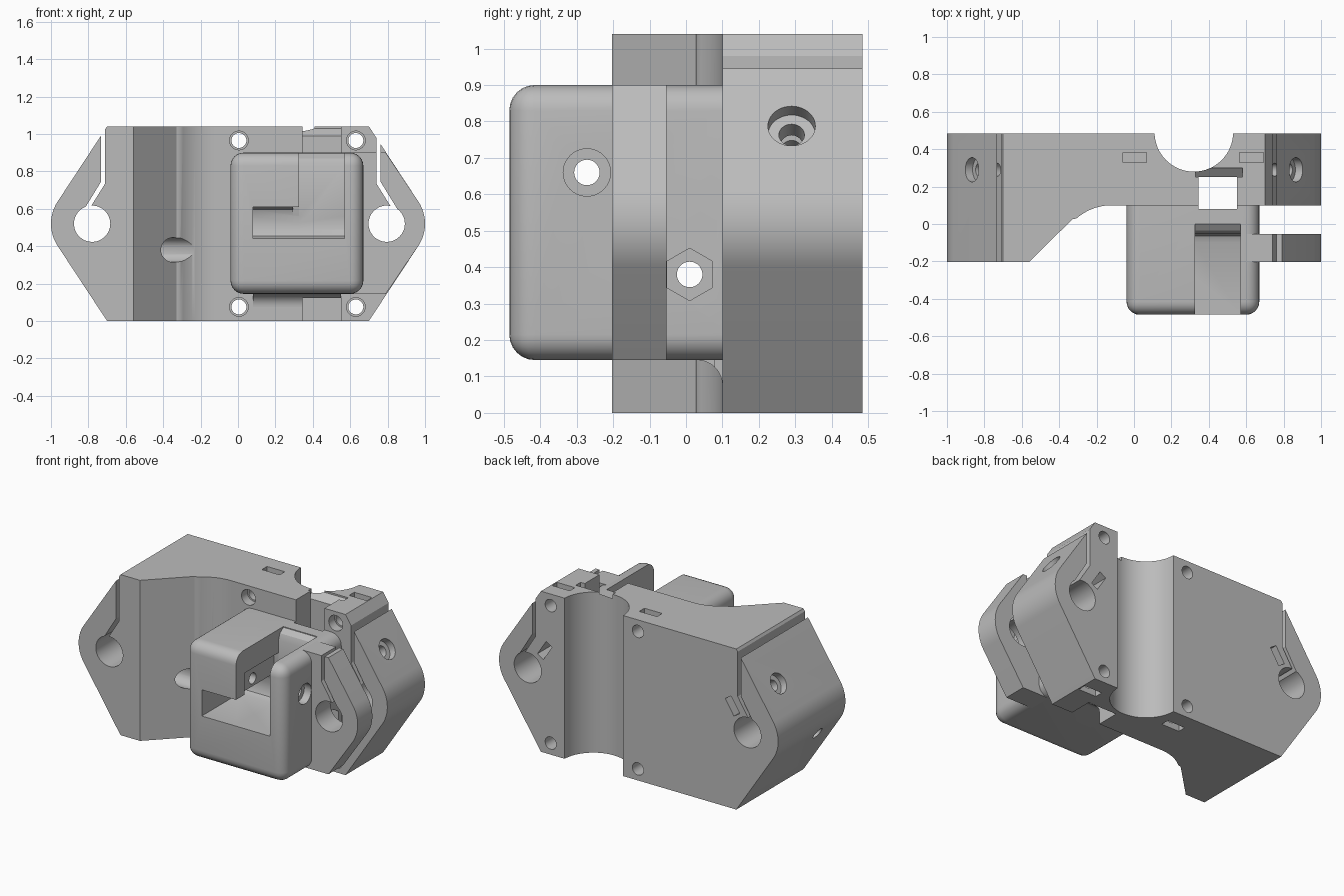
import bpy, bmesh, math
from mathutils import Vector, Matrix

if "Cube" in bpy.data.objects:
    bpy.data.objects.remove(bpy.data.objects["Cube"])

grey = bpy.data.materials.new("light grey plastic")
grey.use_nodes = True
grey.diffuse_color = (0.5, 0.5, 0.5, 1)
grey.node_tree.nodes["Principled BSDF"].inputs["Base Color"].default_value = (0.5, 0.5, 0.5, 1)


def finish(bm, name):
    bmesh.ops.recalc_face_normals(bm, faces=bm.faces)
    mesh = bpy.data.meshes.new(name)
    bm.to_mesh(mesh)
    bm.free()
    mesh.materials.append(grey)
    ob = bpy.data.objects.new(name, mesh)
    bpy.context.collection.objects.link(ob)
    return ob


def prism(name, pts, axis, a, b):
    """Extrude a 2D outline along an axis; the outline uses the other two axes in order."""
    bm = bmesh.new()
    place = {"x": lambda p: (a, p[0], p[1]),
             "y": lambda p: (p[0], a, p[1]),
             "z": lambda p: (p[0], p[1], a)}[axis]
    face = bm.faces.new([bm.verts.new(place(p)) for p in pts])
    top = bmesh.ops.extrude_face_region(bm, geom=[face])["geom"]
    shift = Vector([(b - a) * (axis == k) for k in "xyz"])
    bmesh.ops.translate(bm, verts=[v for v in top if isinstance(v, bmesh.types.BMVert)], vec=shift)
    return finish(bm, name)


def box(name, x, y, z):
    return prism(name, [(x[0], y[0]), (x[1], y[0]), (x[1], y[1]), (x[0], y[1])], "z", *z)


def rod(p0, p1, r, sides=40):
    p0, p1 = Vector(p0), Vector(p1)
    d = p1 - p0
    bm = bmesh.new()
    turn = d.to_track_quat("Z", "Y").to_matrix().to_4x4()
    bmesh.ops.create_cone(bm, cap_ends=True, segments=sides, radius1=r, radius2=r,
                          depth=d.length, matrix=Matrix.Translation((p0 + p1) / 2) @ turn)
    return finish(bm, "cutter")


def arc(cx, cy, r, a0, a1, n=12):
    return [(cx + r * math.cos(math.radians(a0 + (a1 - a0) * i / n)),
             cy + r * math.sin(math.radians(a0 + (a1 - a0) * i / n))) for i in range(n + 1)]


def apply_bool(ob, cutters, operation="DIFFERENCE"):
    bpy.context.view_layer.objects.active = ob
    for c in cutters:
        m = ob.modifiers.new("cut", "BOOLEAN")
        m.solver = "EXACT"
        m.operation = operation
        m.object = c
        bpy.ops.object.modifier_apply(modifier=m.name)


def drop(obs):
    for ob in obs:
        bpy.data.objects.remove(ob)


HOLE_Z = 0.52
tip = arc(0.785, HOLE_Z, 0.215, -33, 33)

# Main body: plan outline trimmed by the six-sided front outline
plan = [(-1.05, 0.485), (-1.05, -0.203), (-0.56, -0.203), (-0.33, 0.025)]
plan += arc(-0.12, -0.185, 0.285, 135, 90)[1:]
plan += [(1.05, 0.1), (1.05, 0.485)]
body = prism("main_body", plan, "z", 0, 1.04)
half = [(0.7, 0)] + tip + [(0.7, 1.04)]
outline = half + [(-x, z) for x, z in reversed(half)]
trim = prism("trim", outline, "y", -1, 1)
apply_bool(body, [trim], "INTERSECT")
drop([trim])

# Front clamp ear beside the housing
ear = prism("front_clamp_ear", [(0.6, 0.145), (0.79, 0.145)] + tip + [(0.79, 0.9), (0.6, 0.9)],
            "y", -0.203, -0.053)

# Rounded housing
housing = box("sensor_housing", (-0.04, 0.67), (-0.485, 0.12), (0.145, 0.9))
bm = bmesh.new()
bm.from_mesh(housing.data)
edges = [e for e in bm.edges if any(v.co.y < 0 for v in e.verts)]
bmesh.ops.bevel(bm, geom=edges, offset=0.07, segments=6, profile=0.5, affect="EDGES")
bm.to_mesh(housing.data)
bm.free()

# Fillet under the housing
fillet = prism("housing_fillet", arc(0.03, 0.075, 0.07, 90, 0) + [(0.12, 0.075), (0.12, 0.16), (0.03, 0.16)],
               "x", 0.08, 0.55)

# Rod holes with clamp slits on both ends
ear_cuts, body_cuts = [], []
for s in (-1, 1):
    hole = rod((s * 0.795 if s > 0 else -0.78, -1, HOLE_Z), (s * 0.795 if s > 0 else -0.78, 1, HOLE_Z), 0.097, 48)
    o = 0.74 if s > 0 else 0.71
    slit = [(o, 1.2), (o, 0.735), (o + 0.1, 0.575), (o + 0.12, 0.585), (o + 0.022, 0.745), (o + 0.022, 1.2)]
    slot = prism("cutter", [(s * x, z) for x, z in slit], "y", -1, 1)
    body_cuts += [hole, slot]
    if s > 0:
        ear_cuts += [hole, slot]
    # Clamp screw, countersunk in the slanted face, and its nut pocket
    n = Vector((s * 0.84, 0, 0.54))
    p = Vector((s * 0.87, 0.29, 0.79))
    body_cuts += [rod(p - n * 0.05, p + n * 0.2, 0.065), rod(p - n * 0.26, p + n * 0.1, 0.035)]
    t = Vector((-n.z, 0, n.x))
    c = p - n * 0.235
    corners = [c + n * i * 0.025 + t * j * 0.058 for i, j in ((-1, -1), (1, -1), (1, 1), (-1, 1))]
    body_cuts.append(prism("cutter", [(v.x, v.z) for v in corners], "y", 0.23, 0.6))

# Tube groove at the back and the belt slot
groove = rod((0.32, 0.49, -0.2), (0.32, 0.49, 1.3), 0.21, 64)
belt_slot = box("cutter", (0.345, 0.55), (0.08, 0.25), (-0.2, 1.3))
funnel = prism("cutter", [(0.25, 0.99), (0.25, 1.1), (0.3, 1.1), (0.3, 1.03)], "x", 0.33, 0.58)
body_cuts += [groove, belt_slot, funnel]

# Four mounting holes with nut slots
for x in (0.005, 0.63):
    for z, za, zb in ((0.965, 0.92, 1.2), (0.075, -0.2, 0.12)):
        body_cuts += [rod((x, -0.1, z), (x, 0.7, z), 0.04), rod((x, 0, z), (x, 0.16, z), 0.05),
                      box("cutter", (x - 0.065, x + 0.062), (0.33, 0.383), (za, zb))]

# Long cross screw through body and housing
cross = rod((-1.2, 0.01, 0.38), (1.2, 0.01, 0.38), 0.035)
body_cuts += [cross, rod((-0.7, 0.01, 0.38), (0, 0.01, 0.38), 0.066)]
nut = rod((0.6, 0.01, 0.38), (0.8, 0.01, 0.38), 0.072, 6)

# Housing cavity, open at the front and partly at the top
low = [(-0.6, 0.44), (-0.1, 0.44), (-0.065, 0.455), (-0.05, 0.49)]
cavity = prism("cutter", low + [(-0.05, 0.56), (-0.065, 0.595), (-0.1, 0.61), (-0.6, 0.61)], "x", 0.08, 0.57)
channel = prism("cutter", low + [(-0.05, 0.83), (-0.035, 0.87), (0, 0.895), (0, 1.1), (-0.6, 1.1)],
                "x", 0.325, 0.569)
step = box("cutter", (0.295, 0.4), (-0.4, -0.052), (0.55, 0.75))
side_screw = rod((-0.3, -0.272, 0.66), (1, -0.272, 0.66), 0.035)
side_sink = rod((0.62, -0.272, 0.66), (1, -0.272, 0.66), 0.065)
housing_cuts = [belt_slot, cavity, channel, step, side_screw, side_sink, cross, nut]

apply_bool(body, body_cuts)
apply_bool(ear, ear_cuts)
apply_bool(housing, housing_cuts)
apply_bool(fillet, [belt_slot])
drop(set(body_cuts + ear_cuts + housing_cuts))

for ob in (body, ear, housing, fillet):
    bpy.ops.object.select_all(action="DESELECT")
    ob.select_set(True)
    bpy.context.view_layer.objects.active = ob
    bpy.ops.object.shade_smooth_by_angle(angle=math.radians(30))
